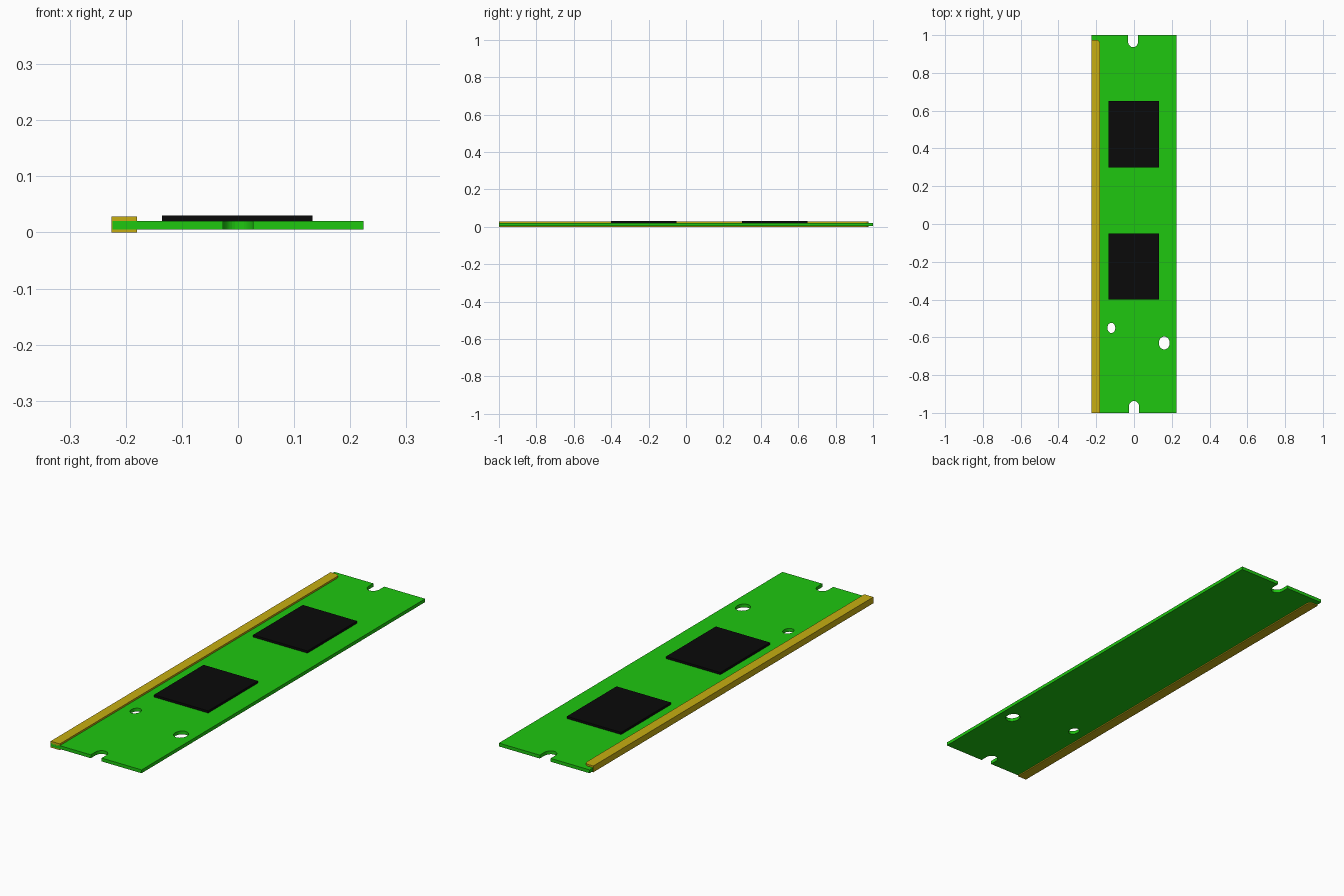
import bpy, bmesh
from math import sin, cos, pi

if "Cube" in bpy.data.objects:
    bpy.data.objects.remove(bpy.data.objects["Cube"])


def material(name, rgb):
    m = bpy.data.materials.new(name)
    m.diffuse_color = (*rgb, 1)
    m.use_nodes = True
    m.node_tree.nodes["Principled BSDF"].inputs["Base Color"].default_value = m.diffuse_color
    return m


GREEN = material("board green", (0.013, 0.57, 0.005))
GOLD = material("contact gold", (0.57, 0.42, 0.006))
BLACK = material("chip black", (0.003, 0.003, 0.003))


def arc(cx, cy, rx, ry, a0, a1, n):
    return [(cx + rx * cos(a0 + (a1 - a0) * i / n),
             cy + ry * sin(a0 + (a1 - a0) * i / n)) for i in range(n + 1)]


def plate(name, loops, z0, z1, mat):
    """Extrude an outline; any further loops become holes."""
    curve = bpy.data.curves.new(name, 'CURVE')
    curve.dimensions = '2D'
    curve.fill_mode = 'BOTH'
    curve.extrude = (z1 - z0) / 2
    for loop in loops:
        s = curve.splines.new('POLY')
        s.points.add(len(loop) - 1)
        for p, (x, y) in zip(s.points, loop):
            p.co = (x, y, 0, 1)
        s.use_cyclic_u = True
    tmp = bpy.data.objects.new(name + "_curve", curve)
    bpy.context.collection.objects.link(tmp)
    bpy.context.view_layer.update()
    dg = bpy.context.evaluated_depsgraph_get()
    mesh = bpy.data.meshes.new_from_object(tmp.evaluated_get(dg))
    bpy.data.objects.remove(tmp)
    bm = bmesh.new()
    bm.from_mesh(mesh)
    bmesh.ops.remove_doubles(bm, verts=bm.verts, dist=1e-5)
    bmesh.ops.translate(bm, verts=bm.verts, vec=(0, 0, (z0 + z1) / 2))
    bmesh.ops.recalc_face_normals(bm, faces=bm.faces)
    for f in bm.faces:
        f.smooth = False
    bm.to_mesh(mesh)
    bm.free()
    mesh.name = name
    mesh.materials.clear()
    mesh.materials.append(mat)
    ob = bpy.data.objects.new(name, mesh)
    bpy.context.collection.objects.link(ob)
    return ob


def rect(x0, x1, y0, y1):
    return [(x0, y0), (x1, y0), (x1, y1), (x0, y1)]


# circuit board: rounded notch in each short end, two oval holes
W, R = 0.224, 0.027
front_notch = [(-R, -1)] + arc(0, -0.967, R, 0.03, pi, 0, 16) + [(R, -1)]
back_notch = [(R - 0.005, 1)] + arc(-0.005, 0.968, R, 0.032, 0, -pi, 16) + [(-R - 0.005, 1)]
outline = [(-W, -1)] + front_notch + [(W, -1), (W, 1)] + back_notch + [(-W, 1)]
small_hole = arc(-0.12, -0.55, 0.021, 0.027, 0, 2 * pi, 24)[:-1]
large_hole = arc(0.16, -0.63, 0.029, 0.034, 0, 2 * pi, 24)[:-1]
plate("circuit_board", [outline, small_hole, large_hole], 0.005, 0.02, GREEN)

# gold contact strip along the left edge, one rounded corner at the back
strip = [(-0.225, -1), (-0.18, -1)] + arc(-0.2, 0.955, 0.02, 0.02, 0, pi / 2, 8) + [(-0.225, 0.975)]
plate("contact_strip", [strip], 0.0, 0.028, GOLD)

# memory chips
for i, y in enumerate((-0.225, 0.475)):
    plate(f"memory_chip_{i + 1}", [rect(-0.135, 0.133, y - 0.175, y + 0.175)], 0.02, 0.03, BLACK)
